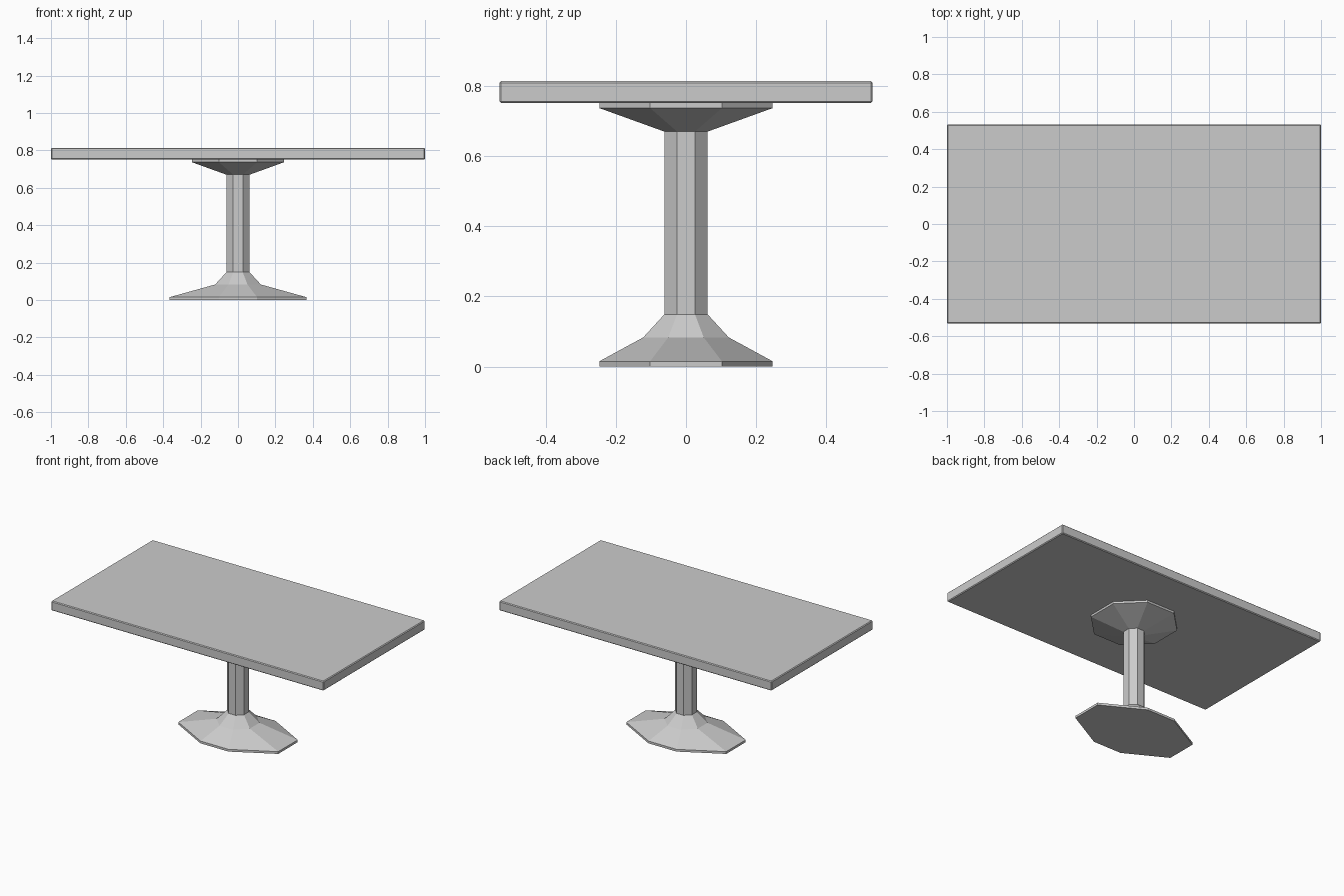
import bpy, bmesh
from math import tan, radians

if "Cube" in bpy.data.objects:
    bpy.data.objects.remove(bpy.data.objects["Cube"])

T = tan(radians(22.5))


def octagon(r, z, stretch=0.0):
    """Flat-sided octagon ring; stretch pushes the two end faces out along x."""
    a, b = r, r * T
    e = a + stretch
    return [(e, -b, z), (e, b, z), (b, a, z), (-b, a, z),
            (-e, b, z), (-e, -b, z), (-b, -a, z), (b, -a, z)]


def loft(name, profile):
    """Skin a stack of octagon rings, capped at both ends."""
    bm = bmesh.new()
    rings = [[bm.verts.new(p) for p in octagon(*ring)] for ring in profile]
    for lo, hi in zip(rings, rings[1:]):
        for i in range(8):
            j = (i + 1) % 8
            bm.faces.new((lo[i], lo[j], hi[j], hi[i]))
    bm.faces.new(rings[0][::-1])
    bm.faces.new(rings[-1])
    return finish(name, bm)


def finish(name, bm):
    bmesh.ops.recalc_face_normals(bm, faces=bm.faces[:])
    mesh = bpy.data.meshes.new(name)
    bm.to_mesh(mesh)
    bm.free()
    obj = bpy.data.objects.new(name, mesh)
    bpy.context.collection.objects.link(obj)
    return obj


# Pedestal: elongated foot, column and flared support (radius, z, x stretch)
loft("pedestal", [
    (0.247, 0.0, 0.12),
    (0.247, 0.015, 0.12),
    (0.122, 0.083),
    (0.0615, 0.149),
    (0.0615, 0.67),
    (0.247, 0.737),
    (0.247, 0.752),
])

# Table top: slab with a narrow chamfer
bm = bmesh.new()
bmesh.ops.create_cube(bm, size=1.0)
bmesh.ops.scale(bm, vec=(2.0, 1.064, 0.063), verts=bm.verts)
bmesh.ops.translate(bm, vec=(0, 0, 0.7825), verts=bm.verts)
top = finish("table_top", bm)
bevel = top.modifiers.new("chamfer", 'BEVEL')
bevel.width = 0.005
bevel.segments = 1
